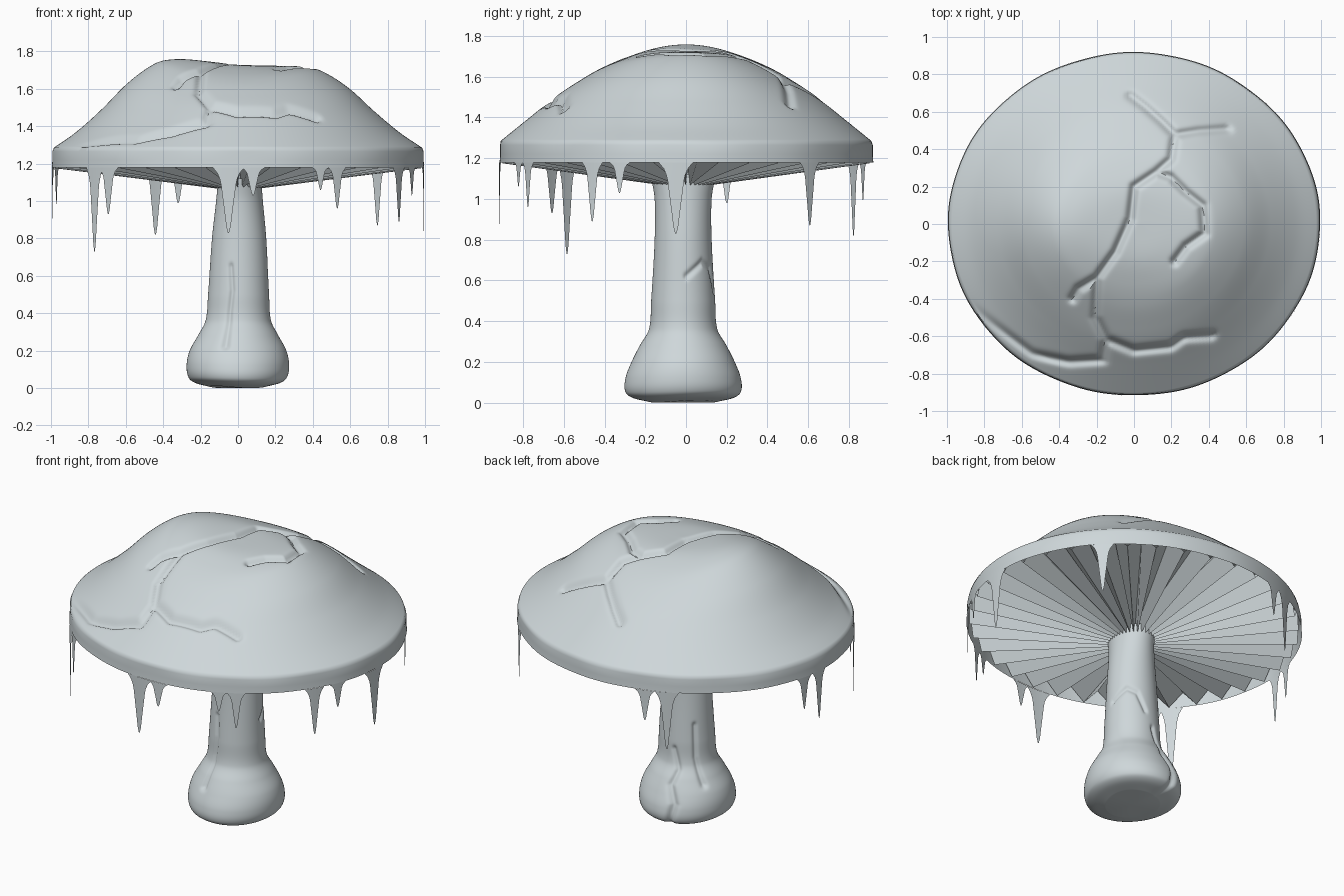
import bpy, math
from math import sin, cos, pi, exp, atan2

if "Cube" in bpy.data.objects:
    bpy.data.objects.remove(bpy.data.objects["Cube"])

A, B = 0.992, 0.915            # cap half-widths in x and y
RIM_TOP, RIM_LOW = 1.285, 1.18

pale = bpy.data.materials.new("pale_blue_grey")
pale.diffuse_color = (0.62, 0.68, 0.70, 1)
pale.use_nodes = True
pale.node_tree.nodes["Principled BSDF"].inputs["Base Color"].default_value = pale.diffuse_color


def make(name, verts, faces, angle=50):
    me = bpy.data.meshes.new(name)
    me.from_pydata(verts, [], faces)
    me.materials.append(pale)
    ob = bpy.data.objects.new(name, me)
    bpy.context.collection.objects.link(ob)
    if angle:
        bpy.ops.object.select_all(action='DESELECT')
        ob.select_set(True)
        bpy.context.view_layer.objects.active = ob
        bpy.ops.object.shade_smooth_by_angle(angle=math.radians(angle))
    return ob


def curve(pts, x):
    """Smooth interpolation through (x, value) points."""
    n = len(pts)
    if x <= pts[0][0]:
        return pts[0][1]
    if x >= pts[-1][0]:
        return pts[-1][1]
    i = next(k for k in range(n - 1) if x <= pts[k + 1][0])

    def slope(k):
        a, b = pts[max(k - 1, 0)], pts[min(k + 1, n - 1)]
        return (b[1] - a[1]) / (b[0] - a[0])
    (x0, y0), (x1, y1) = pts[i], pts[i + 1]
    h = x1 - x0
    t = (x - x0) / h
    return (y0 * (1 + 2 * t) * (1 - t) ** 2 + slope(i) * h * t * (1 - t) ** 2
            + y1 * t * t * (3 - 2 * t) - slope(i + 1) * h * t * t * (1 - t))


def groove(lines, x, y, width):
    """0..1 closeness of a point to the nearest crack line."""
    best = 9
    for line in lines:
        for (ax, ay), (bx, by) in zip(line, line[1:]):
            dx, dy = bx - ax, by - ay
            t = max(0, min(1, ((x - ax) * dx + (y - ay) * dy) / (dx * dx + dy * dy)))
            best = min(best, math.hypot(x - ax - t * dx, y - ay - t * dy))
    return exp(-(best / width) ** 2)


def grid_faces(rings, seg, flip=False):
    faces = [(i * seg + j, i * seg + (j + 1) % seg, (i + 1) * seg + (j + 1) % seg, (i + 1) * seg + j)
             for i in range(rings - 1) for j in range(seg)]
    return [f[::-1] for f in faces] if flip else faces


# Cap: dome with cracks, then a rim band; separate profiles along x and y
dome_x = [(0, 1.72), (.2, 1.722), (.35, 1.718), (.45, 1.697), (.6, 1.605), (.74, 1.48), (.88, 1.365), (1, RIM_TOP)]
dome_y = [(0, 1.72), (.2, 1.715), (.35, 1.68), (.48, 1.63), (.61, 1.56), (.7, 1.505), (.83, 1.41), (1, RIM_TOP)]
cracks = [
    [(-.02, .69), (.06, .63), (.15, .55), (.22, .48), (.2, .35), (.12, .28)],
    [(.22, .48), (.35, .5), (.5, .51)],
    [(.12, .28), (.2, .25), (.28, .17), (.37, .1), (.38, -.05), (.28, -.12), (.22, -.2)],
    [(.12, .28), (0, .2), (-.02, .03), (-.1, -.15), (-.2, -.29), (-.3, -.35), (-.33, -.4)],
    [(-.2, -.3), (-.21, -.5), (-.15, -.62), (-.17, -.73)],
    [(-.17, -.73), (-.35, -.74), (-.55, -.7), (-.75, -.55), (-.88, -.45)],
    [(-.15, -.62), (0, -.68), (.2, -.66), (.27, -.61), (.42, -.6)],
]


def dome_z(r, x, y):
    side = (y / B) ** 2 / max(r * r, 1e-6)
    z = curve(dome_x, r) * (1 - side) + curve(dome_y, r) * side
    z += 0.04 * exp(-((x + .38) / .31) ** 2 - (y / .32) ** 2)    # left swelling
    fade = min(1, (1 - r) / .08)
    return z - 0.03 * fade * groove(cracks, x, y, .022)


SEG, RINGS = 280, 100
verts = []
for i in range(RINGS):
    r = (i + .02) / (RINGS - 1 + .02)
    for j in range(SEG):
        a = 2 * pi * j / SEG
        x, y = A * r * cos(a), B * r * sin(a)
        verts.append((x * .992, y * .995, dome_z(r, x, y)))
for k, z in [(1.0, 1.265), (1.0, 1.22), (1.003, RIM_LOW)]:
    for j in range(SEG):
        a = 2 * pi * j / SEG
        w = k + .003 * sin(9 * a) * sin(4 * a + 1)
        verts.append((A * w * cos(a), B * w * sin(a), z))
make("cap", verts, grid_faces(RINGS + 3, SEG, True) + [tuple(range(SEG))])

# Gills: deep pleats under the cap, flat faces
PLEATS = 36
verts = []
for j in range(PLEATS * 2):
    a = pi * j / PLEATS
    up = j % 2
    verts.append((.985 * A * cos(a), .985 * B * sin(a), RIM_LOW - .005 + .09 * up))
    verts.append((.10 * cos(a), .10 * sin(a), 1.065 + .09 * up))
n = len(verts)
make("gills", verts, [(k, k + 1, (k + 3) % n, (k + 2) % n) for k in range(0, n, 2)], 0)

# Drips: thin tapering sheets hanging from the rim (x, y, tip height, half width)
drips = [(-.755, -.575, .73, .07), (-.685, -.65, .93, .07), (-.05, -.9, .83, .085), (.08, -.91, 1.03, .065),
         (.44, -.82, 1.06, .05), (.53, -.775, .96, .055), (.86, -.46, .89, .06), (.94, -.33, 1.03, .055),
         (.99, -.05, .83, .085), (.76, .62, .87, .065), (-.44, .82, .82, .07), (-.32, .87, .99, .06),
         (-.97, .2, .98, .055), (-.985, .08, .88, .055)]
taper = [(0, 1), (.08, .72), (.2, .52), (.4, .4), (.7, .24), (.93, .12), (1, .04)]
verts, faces = [], []
ROWS, COLS = 12, 5
for x, y, tip, half in drips:
    a0 = atan2(y / B, x / A)
    speed = math.hypot(A * sin(a0), B * cos(a0))
    base = len(verts)
    for i in range(ROWS):
        t = i / (ROWS - 1)
        w = half * curve(taper, t)
        for c in range(COLS):
            a = a0 + w * (c / 2 - 1) / speed
            k = 1.003
            verts.append((A * k * cos(a), B * k * sin(a), RIM_LOW + (tip - RIM_LOW) * t))
    faces += [(base + i * COLS + c, base + (i + 1) * COLS + c, base + (i + 1) * COLS + c + 1, base + i * COLS + c + 1)
              for i in range(ROWS - 1) for c in range(COLS - 1)]
make("drips", verts, faces)

# Stem: bulbous base, waist, slight flare at the top, with cracks in (angle, height)
x_half = [(0, .15), (.02, .225), (.05, .262), (.12, .274), (.2, .258), (.28, .215), (.36, .175), (.5, .163),
          (.8, .145), (1, .125), (1.12, .115)]
y_half = [(0, .16), (.02, .245), (.05, .283), (.12, .283), (.2, .253), (.28, .213), (.36, .168), (.5, .157),
          (.8, .14), (1, .14), (1.12, .16)]
splits = [
    [(-1.85, .22), (-1.85, .4), (-1.78, .52), (-1.85, .65)],
    [(.1, .62), (.35, .65), (.7, .69), (1.1, .66), (1.4, .55)],
    [(1.7, .45), (1.9, .33), (1.75, .25), (1.9, .15), (1.8, .02)],
    [(2.45, .6), (2.45, .4), (2.6, .25)],
]
splits = [[(a * .2, z) for a, z in s] for s in splits]
SEG, RINGS = 160, 140
verts = []
for i in range(RINGS):
    t = i / (RINGS - 1)
    z = 1.12 * t ** 1.3
    for j in range(SEG):
        a = -pi + 2 * pi * j / SEG
        k = 1 - .08 * groove(splits, a * .2, z, .016)
        verts.append((curve(x_half, z) * k * cos(a) + .01 * (z - .2),
                      curve(y_half, z) * k * sin(a) - .014,
                      z + .012 * (1 - t) ** 6 * (1 + sin(2 * a + .5)) * .5))
verts.append((0, -.01, 0))
tip = len(verts) - 1
make("stem", verts, grid_faces(RINGS, SEG) + [((j + 1) % SEG, j, tip) for j in range(SEG)])
